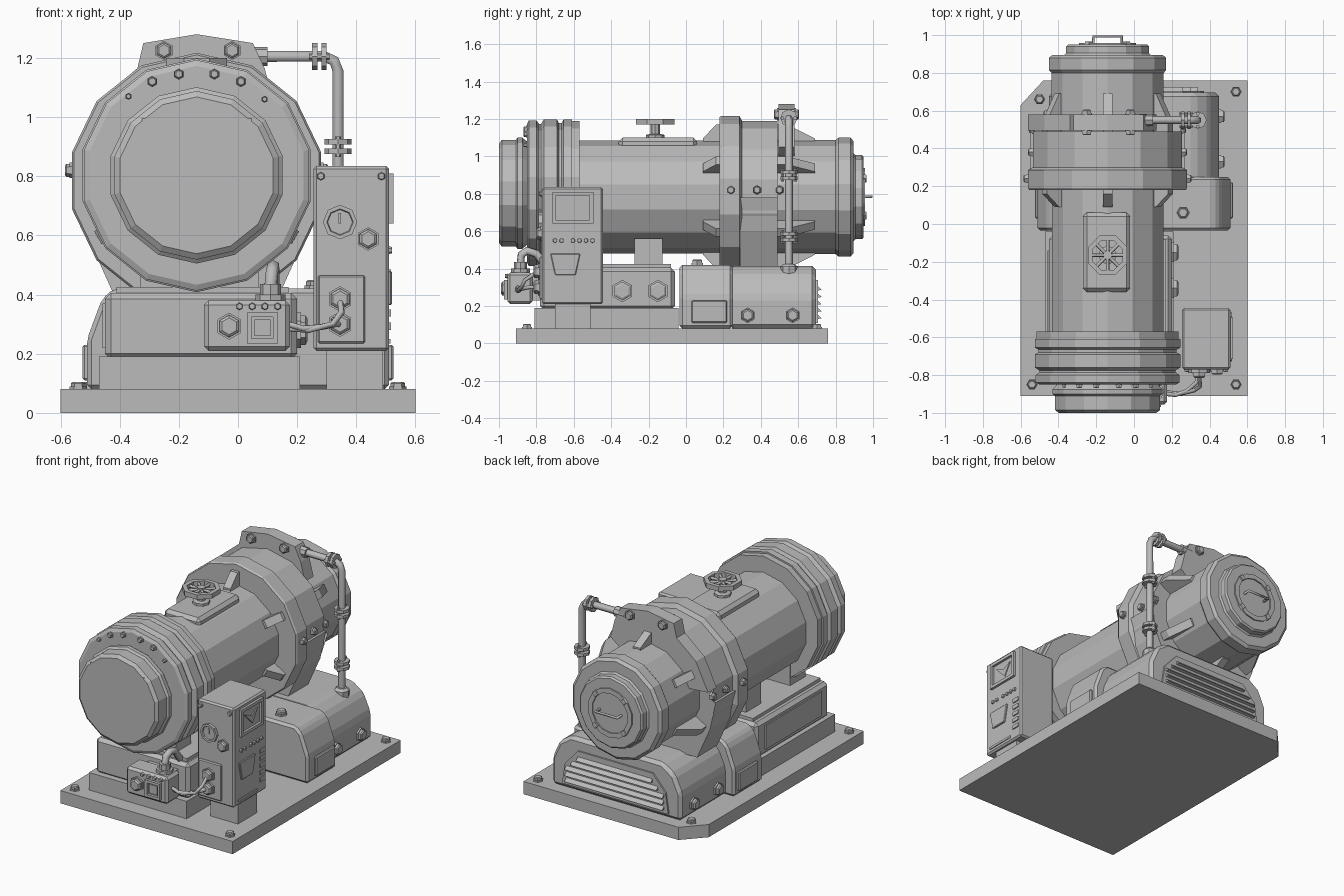
import bpy, bmesh, math
from mathutils import Vector

cube = bpy.data.objects.get("Cube")
if cube:
    bpy.data.objects.remove(cube, do_unlink=True)

GREY = (0.5, 0.5, 0.5, 1)
mat = bpy.data.materials.new("plain_grey")
mat.use_nodes = True
mat.diffuse_color = GREY
mat.node_tree.nodes["Principled BSDF"].inputs["Base Color"].default_value = GREY
CX = -0.14   # tank axis
SIDES = 14


def add_mesh(name, mesh):
    ob = bpy.data.objects.new(name, mesh)
    bpy.context.collection.objects.link(ob)
    mesh.materials.clear()
    mesh.materials.append(mat)
    return ob


def finish(name, bm, bevel=0):
    if bevel:
        bmesh.ops.bevel(bm, geom=bm.edges[:], offset=bevel, segments=1, affect='EDGES')
    bmesh.ops.recalc_face_normals(bm, faces=bm.faces[:])
    mesh = bpy.data.meshes.new(name)
    bm.to_mesh(mesh)
    bm.free()
    return add_mesh(name, mesh)


def prism(name, pts, axis, a, b, bevel=0):
    """Extrude a 2D outline along an axis from a to b."""
    put = {'x': lambda u, v, w: (w, u, v), 'y': lambda u, v, w: (u, w, v),
           'z': lambda u, v, w: (u, v, w)}[axis]
    bm = bmesh.new()
    ends = [[bm.verts.new(put(u, v, w)) for u, v in pts] for w in (a, b)]
    n = len(pts)
    for end in ends:
        bm.faces.new(end)
    for i in range(n):
        j = (i + 1) % n
        bm.faces.new((ends[0][i], ends[0][j], ends[1][j], ends[1][i]))
    return finish(name, bm, bevel)


def box(name, x, y, z, bevel=0):
    return prism(name, [(x[0], y[0]), (x[1], y[0]), (x[1], y[1]), (x[0], y[1])],
                 'z', z[0], z[1], bevel)


def lathe(name, profile, start, direction, n=SIDES, up=(0, 0, 1), closed=False, phase=0):
    """Spin (distance, radius) points about a line."""
    d = Vector(direction).normalized()
    u = Vector(up) if abs(d.dot(Vector(up))) < 0.9 else Vector((1, 0, 0))
    u = (u - d * u.dot(d)).normalized()
    v = d.cross(u)
    bm = bmesh.new()
    rings = []
    for t, r in profile:
        angles = [phase + 2 * math.pi * i / n for i in range(n)]
        rings.append([bm.verts.new(Vector(start) + d * t + (u * math.cos(a) + v * math.sin(a)) * r)
                      for a in angles])
    pairs = list(zip(rings, rings[1:])) + ([(rings[-1], rings[0])] if closed else [])
    for p, q in pairs:
        for i in range(n):
            j = (i + 1) % n
            bm.faces.new((p[i], p[j], q[j], q[i]))
    if not closed:
        bm.faces.new(rings[0])
        bm.faces.new(rings[-1])
    return finish(name, bm)


def bolt(name, loc, direction, r=0.025, h=0.025):
    lathe(name, [(-0.005, r * 1.2), (h * 0.35, r * 1.2), (h * 0.35, r), (h * 0.8, r),
                 (h, r * 0.75)], loc, direction, 6)


def tube(name, pts, r):
    curve = bpy.data.curves.new(name, 'CURVE')
    curve.dimensions = '3D'
    curve.bevel_depth, curve.bevel_resolution, curve.use_fill_caps = r, 1, True
    spline = curve.splines.new('POLY')
    spline.points.add(len(pts) - 1)
    for p, co in zip(spline.points, pts):
        p.co = (*co, 1)
    tmp = bpy.data.objects.new(name + "_path", curve)
    bpy.context.collection.objects.link(tmp)
    mesh = bpy.data.meshes.new_from_object(tmp.evaluated_get(bpy.context.evaluated_depsgraph_get()))
    bpy.data.objects.remove(tmp, do_unlink=True)
    add_mesh(name, mesh)


def frame(name, axis, x, z, a, b, w=0.012):
    """Raised rectangular border on a face."""
    for lo, hi in (((x[0], z[0]), (x[1], z[0] + w)), ((x[0], z[1] - w), (x[1], z[1])),
                   ((x[0], z[0]), (x[0] + w, z[1])), ((x[1] - w, z[0]), (x[1], z[1]))):
        prism(name, [lo, (hi[0], lo[1]), hi, (lo[0], hi[1])], axis, a, b)


# Base plate with corner bolts
prism("base_plate", [(-.6, -.91), (.6, -.91), (.6, .76), (-.48, .76), (-.6, .63)], 'z', 0, .08)
for x, y in ((-.54, -.85), (.54, -.85), (.54, .7), (-.5, .66)):
    bolt("base_bolt", (x, y, .08), (0, 0, 1))

# Tank: front drum, main shell, stepped ring, rear drum
lathe("front_drum", [(-1, .265), (-.985, .285), (-.91, .285), (-.9, .298), (-.875, .298), (-.85, .275),
                     (-.85, .37), (-.84, .39), (-.8, .39), (-.785, .37), (-.775, .37), (-.76, .395),
                     (-.69, .395), (-.68, .375), (-.665, .375), (-.655, .395), (-.61, .395), (-.61, .385),
                     (-.57, .385), (-.57, .3)], (CX, 0, .803), (0, 1, 0))
lathe("tank_shell", [(-.6, .303), (.19, .303)], (CX, 0, .783), (0, 1, 0))
lathe("rear_ring", [(.18, .3), (.18, .425), (.19, .432), (.285, .432), (.3, .405), (.49, .405),
                    (.49, .3)], (CX, 0, .785), (0, 1, 0))
lathe("rear_drum", [(.48, .305), (.8, .305), (.815, .318), (.88, .318), (.895, .3), (.895, .235),
                    (.905, .225), (.94, .225), (.95, .215)], (CX, 0, .782), (0, 1, 0))
lathe("cap_ring", [(.945, .155), (.958, .155), (.958, .125), (.945, .125)], (CX, 0, .782), (0, 1, 0),
      closed=True)
for i in range(4):
    a = math.pi * (i / 2 + .25)
    c = Vector((CX + .14 * math.cos(a), .945, .782 + .14 * math.sin(a)))
    lathe("cap_lug", [(0, .025), (.02, .02)], c, (0, 1, 0), 4)
tube("cap_handle", [(CX - .075, .94, .785), (CX - .075, .992, .785), (CX + .075, .992, .785),
                    (CX + .075, .94, .785)], .008)

# Rear bracket and saddle
prism("rear_bracket", [(-.56, .88), (-.475, 1.053), (-.34, 1.165), (-.32, 1.25), (CX, 1.28), (.05, 1.25),
                       (.09, 1.165), (.12, 1.05), (CX, .85)], 'y', .495, .58)
prism("ring_saddle", [(-.55, .78), (-.51, .6), (-.42, .4), (.14, .4), (.23, .6), (.27, .78)], 'y', .29, .49)
for x in (-.25, -.02):
    bolt("bracket_bolt", (x, .495, 1.225), (0, -1, 0), .027)
    bolt("bracket_bolt", (x, .58, 1.225), (0, 1, 0), .027)
for s in (-1, 1):
    for y, r in ((.24, .42), (.38, .395), (.5, .39)):
        bolt("ring_bolt", (CX + s * r, y, .82), (s, 0, 0), .022)

# Gusset fins either side of the ring
for k in range(6):
    a = math.pi * (k / 3 + 1 / 6)
    d, t = Vector((math.cos(a), 0, math.sin(a))), Vector((-math.sin(a), 0, math.cos(a)))
    for y0, y1 in ((.19, .09), (.48, .69)):
        bm = bmesh.new()
        c = Vector((CX, 0, .785))
        prof = [(y0, .27), (y1, .27), (y1, .31), (y0 + (y1 - y0) * .3, .385), (y0, .385)]
        sides = [[bm.verts.new(c + d * r + t * w + Vector((0, y, 0))) for y, r in prof] for w in (-.025, .025)]
        for f in sides:
            bm.faces.new(f)
        for i in range(5):
            j = (i + 1) % 5
            bm.faces.new((sides[0][i], sides[0][j], sides[1][j], sides[1][i]))
        finish("gusset_fin", bm)

# Front louvre
frame("louvre_frame", 'y', (-.325, .045), (.635, .995), -1.0, -.985, .014)
box("louvre_bar", (-.158, -.122), (-1.0, -.99), (.64, .99))
for x0, x1 in ((-.31, -.158), (-.122, .03)):
    for i in range(8):
        z = .65 + i * .0415
        prism("louvre_slat", [(-1.0, z + .006), (-.985, z + .036), (-.985, z)], 'x', x0, x1)
for x, z, r in ((-.29, 1.12, .016), (-.2, 1.145, .016), (-.08, 1.145, .016), (.01, 1.12, .016),
                (-.37, 1.07, .01), (.09, 1.06, .01)):
    bolt("drum_bolt", (x, -.85, z), (0, -1, 0), r, .018)

# Top pad and hand wheel
box("wheel_pad", (-.27, -.02), (-.36, .06), (1.03, 1.1), .02)
hub = (CX, -.165, 0)
lathe("wheel_stem", [(1.09, .05), (1.115, .05), (1.12, .025), (1.2, .025)], hub, (0, 0, 1), 8)
lathe("wheel_rim", [(1.17, .112), (1.2, .112), (1.2, .085), (1.17, .085)], hub, (0, 0, 1), 8,
      closed=True, phase=math.pi / 8)
for i in range(4):
    a = math.pi * i / 4
    off = Vector((math.cos(a), math.sin(a), 0)) * .095
    c = Vector((CX, -.165, 1.185))
    tube("wheel_spoke", [c - off, c + off], .009)

# Front pedestal
box("pedestal_foot", (-.47, .21), (-.81, -.04), (.08, .19))
box("pedestal_body", (-.45, .2), (-.78, -.06), (.18, .405), .02)
box("pedestal_lid", (-.41, .17), (-.75, -.08), (.4, .425))
for y in (-.64, -.2):
    box("tank_support", (-.33, .07), (y - .075, y + .075), (.41, .56))
box("side_panel", (-.458, -.44), (-.7, -.14), (.22, .37))
for y in (-.34, -.15):
    bolt("pedestal_bolt", (.2, y, .28), (1, 0, 0), .05, .035)

# Rear housing: wide front block, arched rear block
prism("housing_front", [(-.51, .08), (-.51, .25), (-.46, .385), (-.42, .42), (.42, .42), (.46, .385),
                        (.51, .25), (.51, .08)], 'y', -.035, .25, .015)
prism("housing_rear", [(-.45, .08), (-.45, .25), (-.4, .36), (-.32, .415), (.32, .415), (.4, .36),
                       (.45, .25), (.45, .08)], 'y', .23, .695, .02)
bolt("housing_top_bolt", (.26, .06, .42), (0, 0, 1), .03, .03)
for s in (-1, 1):
    for y in (.33, .57):
        bolt("housing_bolt", (s * .45, y, .15), (s, 0, 0), .035, .03)
    box("housing_plate", (s * .5, s * .525), (.03, .22), (.11, .23), .006)
prism("grille_panel", [(-.37, .11), (.37, .11), (.35, .24), (.26, .34), (-.26, .34), (-.35, .24)],
      'y', .69, .705)
for i in range(5):
    z, w = .13 + i * .038, .34 - max(0, i - 2) * .04
    prism("grille_slat", [(.7, z), (.725, z + .004), (.7, z + .028)], 'x', -w, w)

# Outlet pipe with couplings
tube("outlet_pipe", [(.04, .55, 1.205), (.29, .55, 1.205), (.325, .55, 1.19), (.338, .55, 1.155),
                     (.338, .55, .38)], .021)
lathe("pipe_socket", [(0, .032), (.07, .032)], (.03, .55, 1.205), (1, 0, 0), 8)
lathe("pipe_foot", [(.37, .045), (.41, .045), (.425, .03)], (.338, .55, 0), (0, 0, 1), 8)
for start, d in (((.275, .55, 1.205), (1, 0, 0)), ((.338, .55, .9), (0, 0, 1)), ((.338, .55, .57), (0, 0, 1))):
    for t in (-.025, .007):
        lathe("pipe_coupling", [(t, .046), (t + .018, .046)], start, d, 8)
    for s in (-1, 1):
        side = Vector((0, s * .034, 0))
        lathe("coupling_bolt", [(-.035, .01), (.035, .01)], Vector(start) + side, d, 6)

# Control cabinet and its feet
box("cabinet", (.255, .51), (-.77, -.445), (.21, .835), .01)
box("cabinet_foot", (.3, .49), (-.7, -.51), (.08, .215))
lathe("gauge", [(0, .058), (.02, .058), (.02, .045), (.012, .042)], (.345, -.768, .645), (0, -1, 0), 8)
box("gauge_needle", (.34, .348), (-.786, -.778), (.64, .675))
bolt("cabinet_knob", (.44, -.768, .588), (0, -1, 0), .033, .03)
for x in (.28, .485):
    bolt("cabinet_screw", (x, -.768, .8), (0, -1, 0), .014, .015)
box("socket_plate", (.27, .43), (-.782, -.765), (.235, .465), .006)
for z in (.3, .385):
    bolt("cable_socket", (.345, -.78, z), (0, -1, 0), .036, .035)
frame("screen_frame", 'x', (-.715, -.495), (.64, .81), .505, .525, .02)
prism("screen_pointer", [(-.67, .76), (-.6, .73), (-.54, .76), (-.59, .68)], 'x', .508, .516)
for y in (-.7, -.665, -.605, -.57, -.535, -.5):
    lathe("cabinet_button", [(0, .013), (.012, .011)], (.508, y, .55), (1, 0, 0), 6)
prism("cabinet_hatch", [(-.725, .48), (-.565, .48), (-.59, .365), (-.7, .365)], 'x', .505, .52, .004)
for i in range(5):
    box("cabinet_vent", (.505, .517), (-.515, -.465), (.28 + i * .045, .305 + i * .045))
box("cabinet_label", (.505, .515), (-.73, -.54), (.235, .25))

# Small switch box, conduit and cables
box("switch_box", (-.115, .175), (-.955, -.82), (.21, .38), .015)
box("switch_box_mount", (-.07, .13), (-.83, -.77), (.23, .36))
bolt("switch_knob", (-.03, -.953, .293), (0, -1, 0), .038, .035)
frame("switch_frame", 'y', (.03, .135), (.235, .34), -.972, -.95, .016)
box("switch_pad", (.055, .11), (-.963, -.95), (.26, .315))
for i in range(4):
    lathe("switch_button", [(0, .013), (.015, .01)], (.005 + i * .043, -.953, .36), (0, -1, 0), 6)
lathe("conduit_socket", [(0, .05), (.025, .05), (.025, .035), (.06, .035)], (.11, -.885, .375), (0, 0, 1), 8)
tube("conduit", [(.11, -.885, .42), (.115, -.88, .475), (.12, -.85, .495), (.12, -.8, .48), (.12, -.74, .4)], .022)
tube("lower_cable", [(.17, -.9, .3), (.22, -.905, .285), (.28, -.885, .29), (.33, -.84, .3), (.345, -.79, .3)], .011)
tube("upper_cable", [(.17, -.89, .285), (.24, -.9, .28), (.32, -.88, .3), (.35, -.86, .34), (.345, -.79, .385)], .011)
